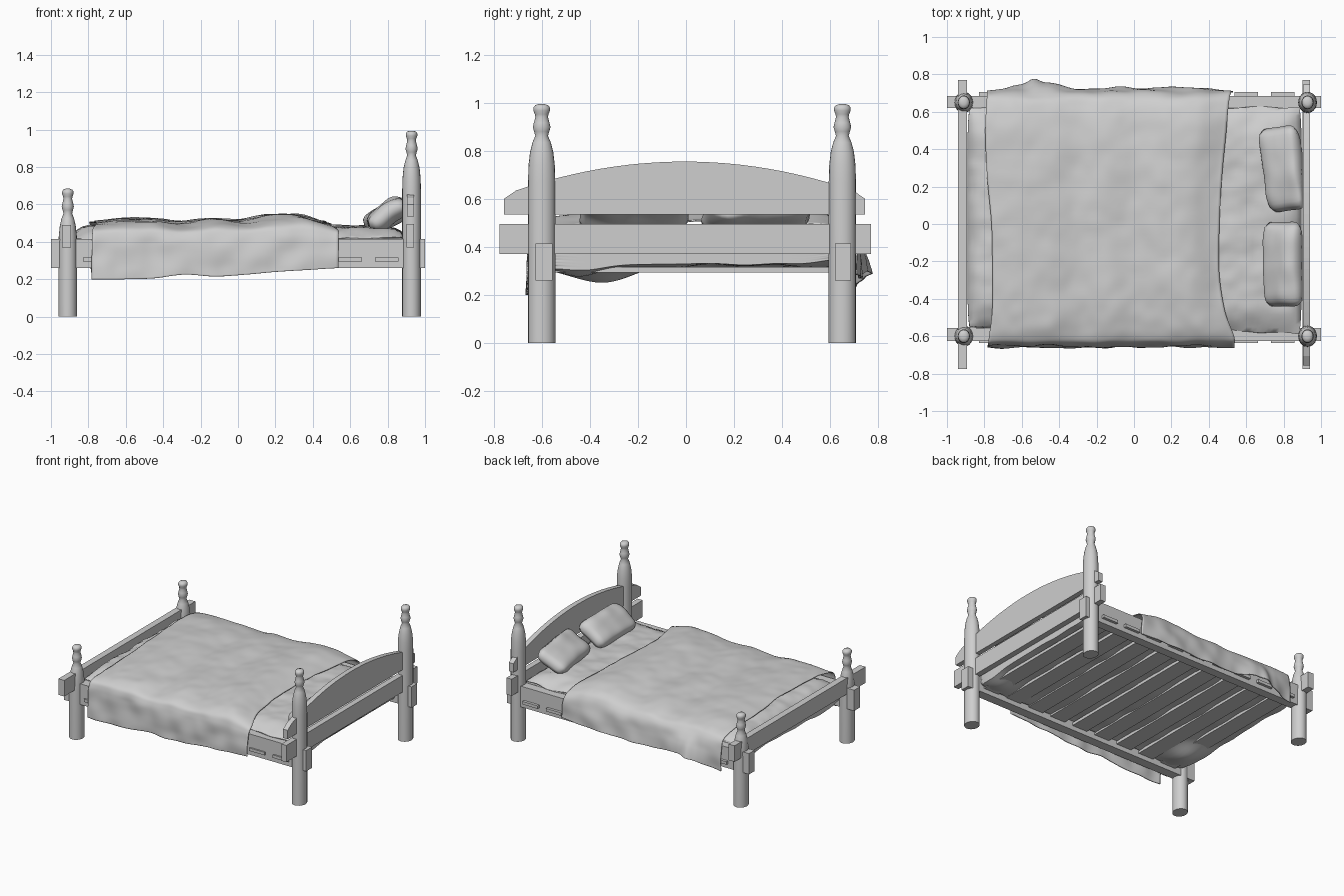
import bpy, bmesh, math
from mathutils import Vector, Matrix, noise

if "Cube" in bpy.data.objects:
    bpy.data.objects.remove(bpy.data.objects["Cube"])

grey = bpy.data.materials.new("plain grey")
grey.diffuse_color = (0.62, 0.62, 0.62, 1)
grey.use_nodes = True
grey.node_tree.nodes["Principled BSDF"].inputs["Base Color"].default_value = grey.diffuse_color


def finish(bm, name, smooth=None):
    """Turn a bmesh into a named object."""
    bmesh.ops.recalc_face_normals(bm, faces=bm.faces)
    mesh = bpy.data.meshes.new(name)
    bm.to_mesh(mesh)
    bm.free()
    mesh.materials.append(grey)
    ob = bpy.data.objects.new(name, mesh)
    bpy.context.collection.objects.link(ob)
    if smooth:
        bpy.ops.object.select_all(action='DESELECT')
        ob.select_set(True)
        bpy.context.view_layer.objects.active = ob
        bpy.ops.object.shade_smooth_by_angle(angle=math.radians(smooth))
    return ob


def box(name, x0, x1, y0, y1, z0, z1):
    bm = bmesh.new()
    bmesh.ops.create_cube(bm, size=1)
    for v in bm.verts:
        v.co = ((x0 + x1) / 2 + v.co.x * (x1 - x0),
                (y0 + y1) / 2 + v.co.y * (y1 - y0),
                (z0 + z1) / 2 + v.co.z * (z1 - z0))
    return finish(bm, name)


def lathe(name, profile, x, y, sides=20):
    """Turned shape, slightly wider across the bed than along it."""
    bm = bmesh.new()
    rings = [[bm.verts.new((x + 0.93 * r * math.cos(2 * math.pi * i / sides),
                            y + 1.05 * r * math.sin(2 * math.pi * i / sides), z))
              for i in range(sides)] for r, z in profile]
    for a, b in zip(rings, rings[1:]):
        for i in range(sides):
            j = (i + 1) % sides
            bm.faces.new((a[i], a[j], b[j], b[i]))
    bm.faces.new(rings[0])
    bm.faces.new(rings[-1])
    return finish(bm, name, 40)


def spline(pts, t):
    """Catmull-Rom value at t in 0..1 along evenly spaced stations."""
    s = t * (len(pts) - 1)
    i = min(int(s), len(pts) - 2)
    f = s - i
    p = [pts[min(max(k, 0), len(pts) - 1)] for k in range(i - 1, i + 3)]
    return [0.5 * (2 * b + (c - a) * f + (2 * a - 5 * b + 4 * c - d) * f * f
                   + (3 * b - a - 3 * c + d) * f ** 3) for a, b, c, d in zip(*p)]


def ripple(x, y, z, size, amount):
    return amount * noise.noise(Vector((x, y, z)) / size)


def grid_cube(cuts):
    bm = bmesh.new()
    bmesh.ops.create_cube(bm, size=2)
    bmesh.ops.subdivide_edges(bm, edges=bm.edges, cuts=cuts, use_grid_fill=True)
    return bm


# Turned posts: straight shaft, taper, collar and rounded finial
TURNING = [(0.054, 0.67), (0.052, 0.74), (0.046, 0.795), (0.036, 0.835), (0.025, 0.862),
           (0.030, 0.880), (0.035, 0.898), (0.031, 0.916), (0.025, 0.940), (0.027, 0.952),
           (0.033, 0.967), (0.033, 0.979), (0.026, 0.989), (0.012, 0.994)]
for end, x, drop in (("foot", -0.91, 0.31), ("head", 0.928, 0)):
    for side, y in (("front", -0.6), ("back", 0.65)):
        lathe(f"{end}_{side}_post",
              [(0.054, 0)] + [(r, z - drop) for r, z in TURNING], x, y)

# Rails, crossing through the posts
box("front_side_rail", -1, 1, -0.625, -0.555, 0.26, 0.415)
box("back_side_rail", -1, 1, 0.62, 0.685, 0.26, 0.415)
box("foot_rail", -0.94, -0.892, -0.775, 0.77, 0.37, 0.49)
box("head_rail", 0.9, 0.942, -0.775, 0.77, 0.37, 0.495)

# Slats, poking through the side rails
for i in range(9):
    x = 0.795 - 0.195 * i
    box(f"slat_{i + 1}", x - 0.063, x + 0.063, -0.636, 0.705, 0.294, 0.316)

# Arched headboard
bm = bmesh.new()
outline = [(-0.757, 0.535), (0.745, 0.535), (0.745, 0.60)]
for i in range(25):
    s = 1 - i / 12
    outline.append((-0.006 + 0.70 * s, 0.635 + 0.12 * (1 - s * s)))
outline.append((-0.757, 0.60))
board = bm.faces.new([bm.verts.new((0.903, y, z)) for y, z in outline])
ext = bmesh.ops.extrude_face_region(bm, geom=[board])
bmesh.ops.translate(bm, vec=(0.037, 0, 0),
                    verts=[g for g in ext["geom"] if isinstance(g, bmesh.types.BMVert)])
finish(bm, "headboard")

# Mattress: soft crowned top spilling over the rails, sagging between the slats
bm = grid_cube(60)
for v in bm.verts:
    px, py, pz = v.co
    up = (pz + 1) / 2
    dome = (1 - abs(px) ** 18) * (1 - abs(py) ** 9)
    x, y = 0.003 + 0.893 * px, 0.03 + 0.58 * py
    spill = 0.035 * max(0, px) if py < 0 else 0.012
    y += py ** 7 * (spill * up ** 3 + 0.01 * math.sin(math.pi * up)
                    + ripple(x, 0, pz, 0.15, 0.014))
    x -= 0.012 * px * py ** 10 * abs(px) ** 7
    top = 0.425 + 0.058 * dome + ripple(x, y, 0, 0.15, 0.018) + ripple(x, y, 4, 0.06, 0.006)
    top += 0.02 * max(0, -px) ** 6 * dome
    top = min(top, 0.492)
    sag = math.exp(-((px + 0.86) / 0.12) ** 2 - ((py + 0.65) / 0.25) ** 2)
    sag_head = math.exp(-((px - 0.9) / 0.1) ** 2 - ((py + 0.8) / 0.2) ** 2)
    bottom = 0.311 + 0.012 * py * max(0, px) - 0.055 * sag - 0.03 * sag_head
    bottom += 0.018 * max(0, px) ** 8 + ripple(x, y, 5, 0.2, 0.018)
    v.co = (x, y, bottom + (top - bottom) * up)
finish(bm, "mattress", 60)

# Blanket section from front hem over the top to back hem: y, z, left edge x, right edge x
SECTION = [(-0.656, 0.2, -0.782, 0.537), (-0.652, 0.36, -0.782, 0.537),
           (-0.642, 0.43, -0.78, 0.537), (-0.60, 0.476, -0.775, 0.535),
           (-0.46, 0.502, -0.758, 0.485), (-0.25, 0.513, -0.757, 0.455),
           (0.0, 0.518, -0.762, 0.457), (0.25, 0.518, -0.785, 0.47),
           (0.48, 0.512, -0.795, 0.492), (0.63, 0.49, -0.79, 0.505),
           (0.69, 0.45, -0.785, 0.515), (0.715, 0.39, -0.785, 0.525),
           (0.72, 0.25, -0.785, 0.53)]
# Along the bed: top height offset, front hem, back hem, back flare
STATIONS = [(-0.012, 0.20, 0.235, -0.015), (0.006, 0.20, 0.27, 0.015), (0.004, 0.205, 0.30, 0.025),
            (-0.012, 0.225, 0.275, 0), (0.005, 0.215, 0.27, 0.005), (-0.003, 0.225, 0.27, 0.003),
            (0.022, 0.24, 0.275, 0.005), (0.028, 0.25, 0.28, 0.003), (-0.013, 0.26, 0.285, -0.01)]
NU, NV = 90, 108
bm = bmesh.new()
rows = []
for a in range(NU + 1):
    u = a / NU
    dz, front, back, flare = spline(STATIONS, u)
    flare += 0.03 * math.exp(-((u - 0.19) / 0.03) ** 2)
    sec = list(SECTION)
    for k, y, z in ((0, -0.656, front), (1, -0.652, (front + 0.43) / 2),
                    (-2, 0.715 + flare * 0.6, (back + 0.45) / 2), (-1, 0.722 + flare, back)):
        sec[k] = (y, z) + SECTION[k][2:]
    row = []
    for b in range(NV + 1):
        y, z, left, right = spline(sec, b / NV)
        x = left + (right - left) * u
        flat = min(1, max(0, (z - 0.40) / 0.09))
        z += flat * (dz + ripple(x, y, 0, 0.22, 0.01) + ripple(x, y, 3, 0.08, 0.004))
        y += (1 - flat) * ripple(x, z, 7, 0.13, 0.014)
        row.append(bm.verts.new((x, y, z)))
    rows.append(row)
for r, s in zip(rows, rows[1:]):
    for b in range(NV):
        bm.faces.new((r[b], s[b], s[b + 1], r[b + 1]))
blanket = finish(bm, "blanket", 60)
thick = blanket.modifiers.new("thickness", 'SOLIDIFY')
thick.thickness, thick.offset = 0.006, 0

# Plump pillows leaning on the headboard
for name, y, turn, seed in (("back_pillow", 0.295, 8, 1), ("front_pillow", -0.215, 1, 6)):
    bm = grid_cube(19)
    place = (Matrix.Translation((0.798, y, 0.546)) @ Matrix.Rotation(math.radians(turn), 4, 'Z')
             @ Matrix.Rotation(math.radians(-33), 4, 'Y'))
    for v in bm.verts:
        px, py, pz = v.co
        puff = ((1 - px ** 4) * (1 - py ** 4)) ** 0.45
        x = 0.123 * px * math.sqrt(1 - 0.28 * py ** 6) * (1 - 0.05 * (1 - py * py))
        yy = 0.232 * py * math.sqrt(1 - 0.2 * px ** 6) * (1 - 0.03 * (1 - px * px))
        z = 0.06 * pz * puff + ripple(x, yy, seed, 0.13, 0.018)
        v.co = place @ Vector((x, yy, z))
        v.co.x = min(v.co.x, 0.902)
    bmesh.ops.remove_doubles(bm, verts=bm.verts, dist=0.0005)
    finish(bm, name, 70)
